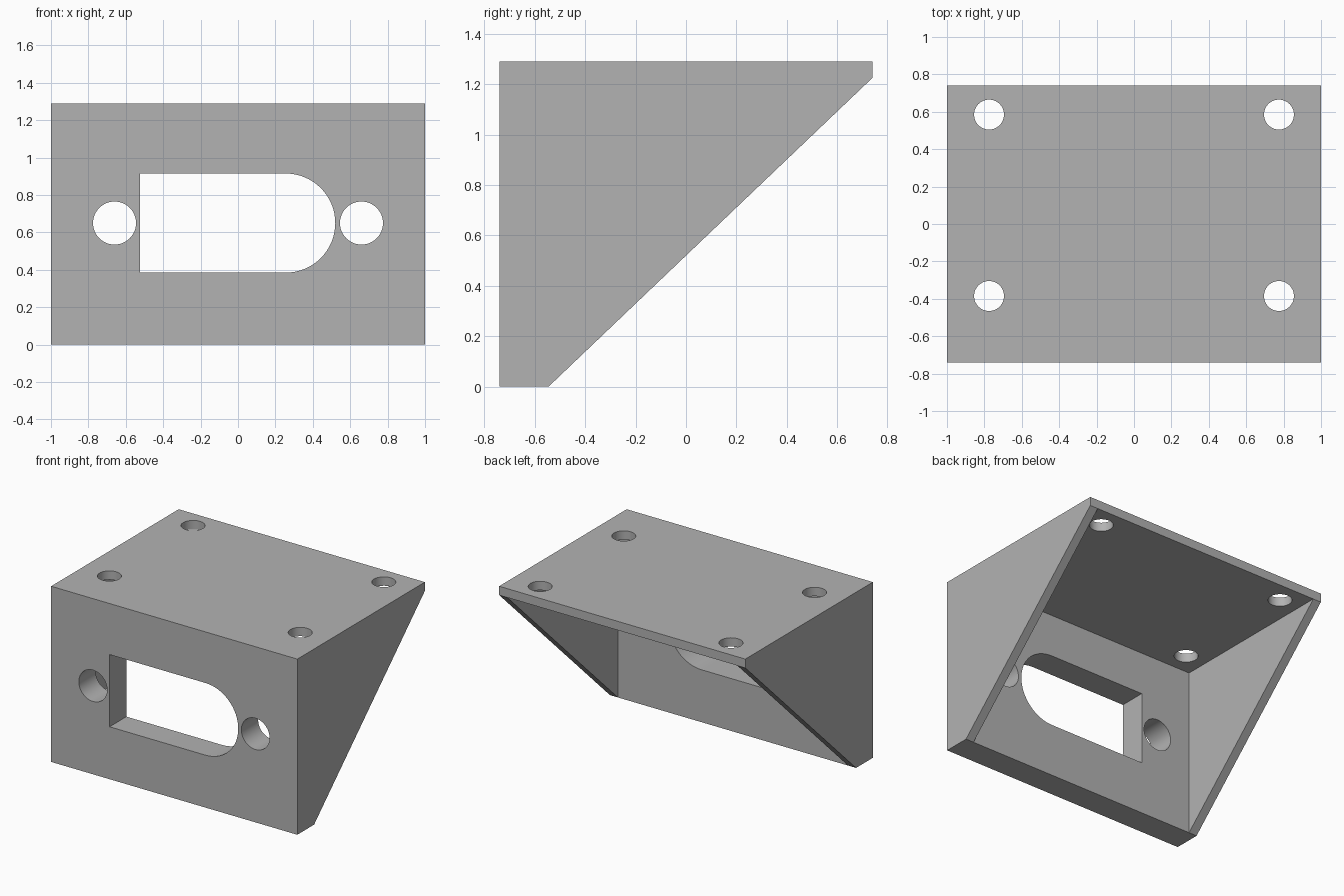
import bpy
import bmesh
import math
from mathutils import Vector

if "Cube" in bpy.data.objects:
    bpy.data.objects.remove(bpy.data.objects["Cube"])

HALF_W, WALL = 1.0, 0.065
FRONT, BACK, HEIGHT = -0.74, 0.74, 1.29
PLATE_BACK = -0.545          # rear face of the thick front plate
SLAB_UNDER = HEIGHT - WALL   # underside of the top slab

grey = bpy.data.materials.new("plain grey")
grey.use_nodes = True
colour = (0.45, 0.45, 0.45, 1)
grey.diffuse_color = colour
grey.node_tree.nodes["Principled BSDF"].inputs["Base Color"].default_value = colour


def finish(bm, name):
    bmesh.ops.recalc_face_normals(bm, faces=bm.faces)
    mesh = bpy.data.meshes.new(name)
    bm.to_mesh(mesh)
    bm.free()
    mesh.materials.append(grey)
    obj = bpy.data.objects.new(name, mesh)
    bpy.context.collection.objects.link(obj)
    return obj


def prism(name, outline, depth):
    """Extrude a closed outline of 3D points along the depth vector."""
    bm = bmesh.new()
    face = bm.faces.new([bm.verts.new(p) for p in outline])
    ext = bmesh.ops.extrude_face_region(bm, geom=[face])
    moved = [v for v in ext["geom"] if isinstance(v, bmesh.types.BMVert)]
    bmesh.ops.translate(bm, verts=moved, vec=depth)
    return finish(bm, name)


def arc(cx, cy, r, start, sweep, n):
    return [(cx + r * math.cos(start + sweep * i / n),
             cy + r * math.sin(start + sweep * i / n)) for i in range(n + 1)]


def cut(target, cutter):
    mod = target.modifiers.new("cut", 'BOOLEAN')
    mod.operation, mod.solver, mod.object = 'DIFFERENCE', 'EXACT', cutter
    bpy.context.view_layer.objects.active = target
    bpy.ops.object.modifier_apply(modifier=mod.name)
    bpy.data.objects.remove(cutter)


# Hollow wedge: five-sided side walls around a three-sided inner pocket
outer = [(FRONT, 0), (PLATE_BACK, 0), (BACK, SLAB_UNDER), (BACK, HEIGHT), (FRONT, HEIGHT)]
inner = [outer[1], outer[2], (PLATE_BACK, SLAB_UNDER)]
bm = bmesh.new()
ring = {s: [bm.verts.new((s * HALF_W, y, z)) for y, z in outer] for s in (-1, 1)}
pocket = {s: [bm.verts.new((s * (HALF_W - WALL), y, z)) for y, z in inner] for s in (-1, 1)}
L, R, l, r = ring[-1], ring[1], pocket[-1], pocket[1]
for s in (-1, 1):
    bm.faces.new(ring[s])                                               # outer side
    bm.faces.new(pocket[s])                                             # inner side
    bm.faces.new((ring[s][1], ring[s][2], pocket[s][1], pocket[s][0]))  # sloped rim
bm.faces.new((L[0], L[1], l[0], r[0], R[1], R[0]))                      # bottom
bm.faces.new((L[3], L[2], l[1], r[1], R[2], R[3]))                      # rear lip
bm.faces.new((L[3], L[4], R[4], R[3]))                                  # top
bm.faces.new((L[4], L[0], R[0], R[4]))                                  # front
bm.faces.new((l[0], l[2], r[2], r[0]))                                  # plate rear
bm.faces.new((l[1], l[2], r[2], r[1]))                                  # slab underside
bracket = finish(bm, "mounting_bracket")

# Front opening, square on one end and round on the other
mid_z, slot_r = 0.65, 0.265
slot = [(-0.525, mid_z + slot_r), (-0.525, mid_z - slot_r)]
slot += arc(0.255, mid_z, slot_r, -math.pi / 2, math.pi, 32)
through = Vector((0, 0.5, 0))
cut(bracket, prism("slot_cutter", [(x, -0.9, z) for x, z in slot], through))

# Screw holes through the front plate and the top slab
for side in (-1, 1):
    ring_pts = arc(side * 0.66, mid_z, 0.115, 0, math.tau, 48)[:-1]
    cut(bracket, prism("front_hole_cutter", [(x, -0.9, z) for x, z in ring_pts], through))
    for y in (-0.385, 0.585):
        ring_pts = arc(side * 0.775, y, 0.08, 0, math.tau, 48)[:-1]
        cut(bracket, prism("top_hole_cutter", [(a, b, 1.15) for a, b in ring_pts],
                           Vector((0, 0, 0.3))))

# Smooth bores, crisp edges
bpy.ops.object.select_all(action='DESELECT')
bracket.select_set(True)
bpy.context.view_layer.objects.active = bracket
bpy.ops.object.shade_smooth_by_angle(angle=math.radians(30))
